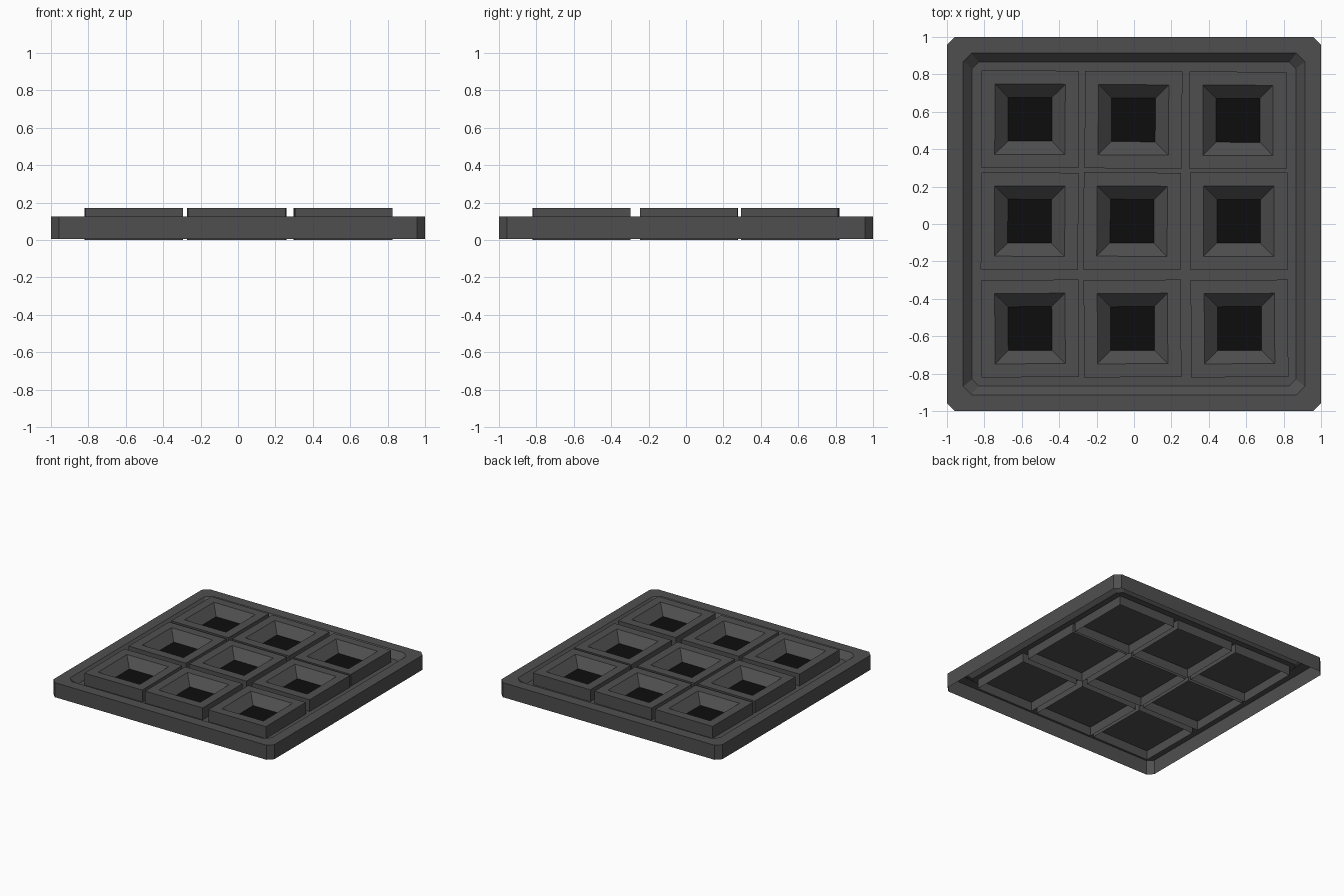
import bpy, bmesh, math, random

if "Cube" in bpy.data.objects:
    bpy.data.objects.remove(bpy.data.objects["Cube"])

random.seed(4)


def material(name, value):
    m = bpy.data.materials.new(name)
    m.diffuse_color = (value, value, value, 1)
    m.use_nodes = True
    m.node_tree.nodes["Principled BSDF"].inputs["Base Color"].default_value = m.diffuse_color
    return m


GREY = material("dark_grey", 0.078)
BLACK = material("black", 0.004)


def ring(h, z, cut=0.0):
    """Square outline of half-size h, optionally with cut corners."""
    if cut == 0:
        return [(-h, -h, z), (h, -h, z), (h, h, z), (-h, h, z)]
    c = h - cut
    return [(-c, -h, z), (c, -h, z), (h, -c, z), (h, c, z),
            (c, h, z), (-c, h, z), (-h, c, z), (-h, -c, z)]


def loft(name, rings, cap_material):
    """Bridge stacked outlines from the bottom edge up and inward, then cap the last."""
    bm = bmesh.new()
    loops = [[bm.verts.new(p) for p in r] for r in rings]
    for a, b in zip(loops, loops[1:]):
        n = len(a)
        for i in range(n):
            j = (i + 1) % n
            bm.faces.new((a[i], a[j], b[j], b[i]))
    bm.faces.new(loops[-1]).material_index = cap_material
    mesh = bpy.data.meshes.new(name)
    bm.to_mesh(mesh)
    bm.free()
    mesh.materials.append(GREY)
    mesh.materials.append(BLACK)
    ob = bpy.data.objects.new(name, mesh)
    bpy.context.collection.objects.link(ob)
    return ob


# Tray: open underneath, flat rim, bevel down to a sunken floor
loft("tray", [ring(1.0, 0.006, 0.042), ring(1.0, 0.125, 0.042),
              ring(0.913, 0.125, 0.045), ring(0.865, 0.075, 0.035)], 0)

# Nine hollow blocks, each with a tapered well and black bottom, slightly askew
centres = [(-0.556, 0.56), (-0.003, 0.557), (0.556, 0.554),
           (-0.558, 0.015), (-0.01, 0.015), (0.56, 0.015),
           (-0.556, -0.559), (-0.008, -0.559), (0.564, -0.559)]
for i, (x, y) in enumerate(centres):
    block = loft(f"block_{i + 1}", [ring(0.26, 0.0), ring(0.26, 0.172),
                                    ring(0.188, 0.172), ring(0.117, 0.1)], 1)
    block.location = (x, y, 0)
    block.rotation_euler.z = math.radians(random.uniform(-0.5, 0.5))
